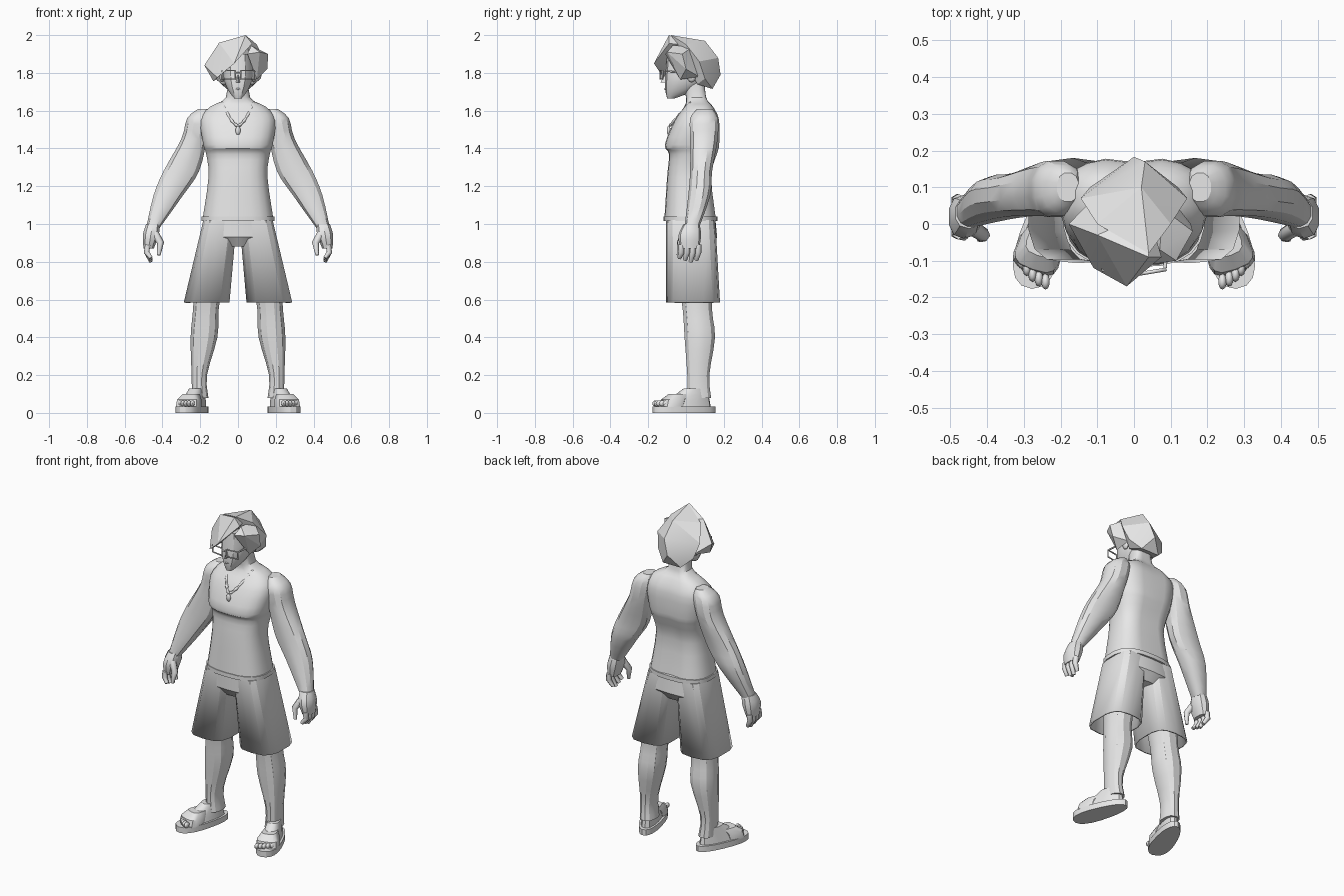
import bpy, bmesh
from math import cos, sin, pi, radians, copysign, exp
from mathutils import Vector, Matrix

default_cube = bpy.data.objects.get("Cube")
if default_cube:
    bpy.data.objects.remove(default_cube)

GREY = (0.8, 0.8, 0.8, 1)
grey = bpy.data.materials.new("plain_grey")
grey.use_nodes = True
grey.diffuse_color = GREY
grey.node_tree.nodes["Principled BSDF"].inputs["Base Color"].default_value = GREY


def finish(name, bm, angle=30):
    bmesh.ops.recalc_face_normals(bm, faces=bm.faces)
    mesh = bpy.data.meshes.new(name)
    bm.to_mesh(mesh)
    bm.free()
    mesh.materials.append(grey)
    ob = bpy.data.objects.new(name, mesh)
    bpy.context.collection.objects.link(ob)
    bpy.ops.object.select_all(action="DESELECT")
    ob.select_set(True)
    bpy.context.view_layer.objects.active = ob
    bpy.ops.object.shade_smooth_by_angle(angle=radians(angle))
    return ob


def flow(rows, steps=3):
    """Add rows between the given ones along a smooth curve."""
    rows = [Vector(row) for row in rows]
    result = []
    for i in range(len(rows) - 1):
        start, end = rows[i], rows[i + 1]
        before = (end - rows[max(i - 1, 0)]) / 2
        after = (rows[min(i + 2, len(rows) - 1)] - start) / 2
        for step in range(steps):
            t = step / steps
            ease = t * t * (3 - 2 * t)
            result.append(start.lerp(end, ease)
                          + before * (t * (1 - t) ** 2) - after * (t * t * (1 - t)))
    return result + [rows[-1]]


def loft(name, rows, sides=14, power=0.85, place=Matrix(), shape=None, bottom=True):
    """Stack level rings; each row is height, centre x, centre y, half width, half depth."""
    bm = bmesh.new()
    rings = []
    for height, x, y, width, depth in rows:
        ring = []
        for i in range(sides):
            turn = 2 * pi * (i + 0.5) / sides
            c, s = cos(turn), sin(turn)
            point = Vector((x + width * copysign(abs(c) ** power, c),
                            y + depth * copysign(abs(s) ** power, s), height))
            if shape:
                shape(point)
            ring.append(bm.verts.new(place @ point))
        rings.append(ring)
    for lower, upper in zip(rings, rings[1:]):
        for i in range(sides):
            bm.faces.new((lower[i - 1], lower[i], upper[i], upper[i - 1]))
    if bottom:
        bm.faces.new(rings[0])
    bm.faces.new(rings[-1])
    return finish(name, bm)


def hull(name, points):
    bm = bmesh.new()
    for point in points:
        bm.verts.new(point)
    bmesh.ops.convex_hull(bm, input=bm.verts)
    return finish(name, bm, angle=15)


def ball(name, centre, size):
    bm = bmesh.new()
    matrix = Matrix.Translation(centre) @ Matrix.Diagonal((*size, 1))
    bmesh.ops.create_uvsphere(bm, u_segments=10, v_segments=6, radius=1, matrix=matrix)
    return finish(name, bm, angle=50)


def wire(name, points, radii, closed=False, place=Matrix()):
    """Round tube through the points, with a radius for each point."""
    curve = bpy.data.curves.new(name, "CURVE")
    curve.dimensions = "3D"
    curve.bevel_depth = 1
    curve.bevel_resolution = 1
    curve.use_fill_caps = True
    spline = curve.splines.new("POLY")
    spline.points.add(len(points) - 1)
    for knot, point, radius in zip(spline.points, points, radii):
        knot.co = (*(place @ Vector(point)), 1)
        knot.radius = radius
    spline.use_cyclic_u = closed
    curve.materials.append(grey)
    ob = bpy.data.objects.new(name, curve)
    bpy.context.collection.objects.link(ob)


def spine_groove(point):
    if point.y > 0.08:
        point.y -= 0.015 * exp(-(point.x / 0.05) ** 2)


def widen_toes(point):
    point.x *= 1 - point.y


# Shirt, upper body and neck
loft("shirt_body", flow([
    (1.02, 0, .025, .19, .14), (1.25, 0, .02, .157, .12), (1.37, 0, .04, .17, .13),
    (1.42, 0, .035, .185, .147), (1.55, 0, .06, .2, .12), (1.62, 0, .07, .15, .08),
    (1.67, 0, .06, .065, .06), (1.8, 0, .04, .06, .07)]),
    sides=22, power=0.75, shape=spine_groove)
loft("shirt_hem", [(height, 0, .025, .194, .143) for height in (1.015, 1.04)],
     sides=22, power=0.75)

# Waist of the shorts
loft("shorts_waist", [(.88, 0, .03, .08, .1), (.93, 0, .03, .19, .135),
                      (1.03, 0, .025, .183, .13)], sides=18, power=0.65)

for side, word in ((1, "left"), (-1, "right")):
    mirror = Matrix.Diagonal((side, 1, 1, 1))
    stance = mirror @ Matrix.Translation((.237, -.01, 0)) @ Matrix.Rotation(radians(19), 4, "Z")

    # Flared leg of the shorts, hollow below
    shorts = loft(word + "_shorts_leg", [(.585, .166, .037, .123, .143), (1.02, .095, .025, .09, .13)],
                  power=0.65, place=mirror, bottom=False)
    cloth = shorts.modifiers.new("cloth", "SOLIDIFY")
    cloth.thickness = 0.01

    # Bare leg
    loft(word + "_leg", flow([
        (.08, .2, .07, .045, .065), (.2, .205, .065, .042, .06), (.4, .18, .073, .073, .083),
        (.55, .17, .06, .07, .08), (.75, .15, .05, .08, .1)]), sides=12, place=mirror)

    # Sandal and foot, turned outward
    loft(word + "_sandal_sole", [(height, 0, 0, .064, .173) for height in (0, .035)],
         sides=20, place=stance, shape=widen_toes)
    instep = [i / 4 for i in range(5)]
    loft(word + "_foot", [(.03 + .1 * t, 0, .065 * t, .053 - .015 * t, .15 - .085 * t)
                          for t in instep], place=stance, shape=widen_toes)
    loft(word + "_sandal_strap", [(.03, 0, -.07, .06, .06), (.07, 0, -.06, .057, .06),
                                  (.1, 0, -.03, .04, .05)],
         power=0.6, place=stance, shape=widen_toes)
    for i in range(5):
        toe = Vector((.02 * i - .044, .002 * i * i - .14, .05))
        ball(f"{word}_toe_{i + 1}", stance @ toe, (.012, .022, .017))

    # Arm from wrist to shoulder
    loft(word + "_arm", flow([
        (.98, .45, .03, .037, .04), (1.15, .37, .07, .08, .06), (1.28, .3, .08, .097, .06),
        (1.45, .232, .095, .07, .075), (1.56, .205, .095, .066, .075),
        (1.61, .18, .1, .03, .04)]), sides=12, place=mirror)

    # Hand with curled fingers
    loft(word + "_palm", flow([(.87, .473, .02, .028, .05), (.94, .462, .02, .044, .06),
                               (1, .45, .03, .038, .042)]), sides=10, place=mirror)
    for i in range(4):
        y = .03 * i - .025
        tip = .8 + .01 * abs(i - 2)
        wire(f"{word}_finger_{i + 1}", [(.478, y, .89), (.484, y, .85), (.46, y - .01, tip)],
             (.017, .016, .011), place=mirror)
    wire(word + "_thumb", [(.44, -.01, .95), (.41, -.03, .9), (.42, -.04, .835)],
         (.022, .019, .01), place=mirror)

    # Ear and glasses
    ball(word + "_ear", mirror @ Vector((.085, .03, 1.785)), (.014, .025, .035))
    corners = ((-1, -1), (1, -1), (1, 1), (-1, 1))
    wire(word + "_lens_frame", [(.05 + .036 * a, -.13 + .006 * a, 1.79 + .022 * b) for a, b in corners],
         [.005] * len(corners), closed=True, place=mirror)
    wire(word + "_glasses_arm", [(.085, -.12, 1.81), (.09, .03, 1.8)], (.005, .005), place=mirror)
wire("glasses_bridge", [(-.015, -.135, 1.8), (.015, -.135, 1.8)], (.005, .005))

# Head with nose and mouth
loft("head", flow([(1.665, 0, -.08, .02, .02), (1.71, 0, -.03, .054, .08),
                   (1.78, 0, 0, .078, .11), (1.9, 0, .01, .075, .11)]))
hull("nose", [(0, -.1, 1.81), (-.015, -.1, 1.75), (.015, -.1, 1.75), (0, -.135, 1.75)])
wire("mouth", [(-.02, -.1, 1.715), (0, -.11, 1.715), (.02, -.1, 1.715)], (.004, .005, .004))

# Hair: even back cap, fringe swept to the right, lock on the left
cap = [(.1, 0, 1.95), (.145, .07, 1.86), (.12, .1, 1.77), (.06, .14, 1.715), (.085, .06, 1.74)]
hull("hair_back", [(x * side, y, z) for x, y, z in cap for side in (1, -1)]
     + [(.04, -.08, 2), (.02, .1, 1.97), (.03, .17, 1.88), (0, .183, 1.79)])
hull("hair_fringe", [
    (.04, -.09, 2), (-.1, -.03, 1.96), (-.178, 0, 1.84), (-.13, -.05, 1.755), (-.11, -.12, 1.775),
    (-.02, -.17, 1.85), (.075, -.09, 1.955), (.04, .03, 1.95), (-.1, .08, 1.78)])
hull("hair_side_lock", [
    (.07, -.07, 1.945), (.05, -.11, 1.9), (.115, -.1, 1.91), (.16, -.02, 1.9), (.155, 0, 1.82),
    (.1, -.03, 1.765), (.1, .07, 1.78), (.08, .04, 1.94)])

# Necklace with pendant
links = [i / 8 for i in range(-8, 9)]
drops = [1 - abs(t) ** 1.6 for t in links]
wire("necklace_chain", [(.085 * t, .025 - .112 * drop, 1.645 - .125 * drop)
                        for t, drop in zip(links, drops)],
     [.009 if i % 2 else .005 for i in range(len(links))])
ball("necklace_pendant", (0, -.092, 1.495), (.014, .01, .024))
